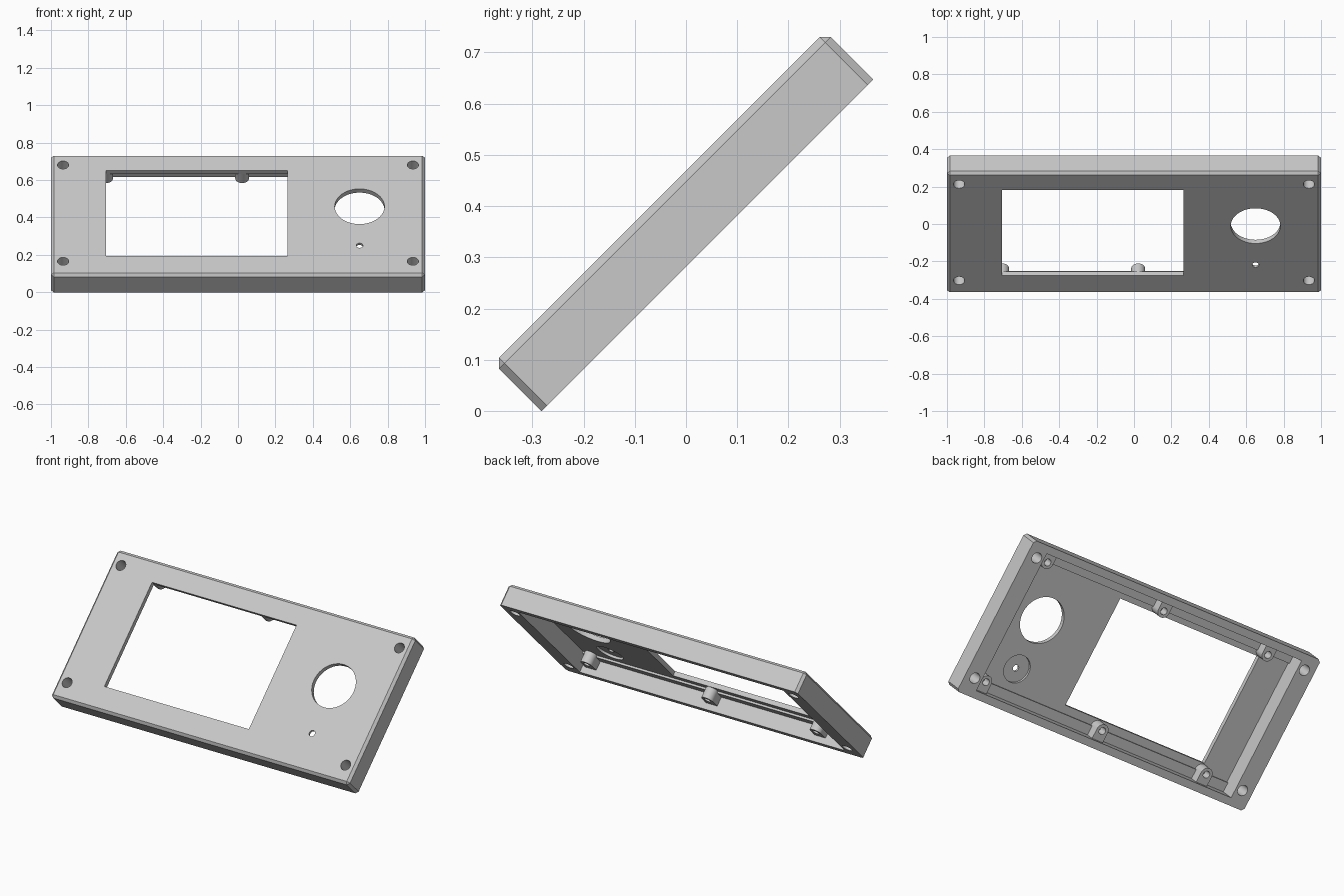
import bpy, bmesh
from math import pi, cos, sin, radians
from mathutils import Matrix

old = bpy.data.objects.get("Cube")
if old:
    bpy.data.objects.remove(old, do_unlink=True)

# Panel dimensions, built flat (back at z = 0) and tilted at the end
HALF_X, HALF_Y, DEPTH, CHAMFER = 1.0, 0.4575, 0.132, 0.015
FLOOR, LEDGE = 0.104, 0.092
TILT = Matrix.Translation((0, 0.0415, 0.3235)) @ Matrix.Rotation(radians(45), 4, 'X')

grey = bpy.data.materials.new("light grey plastic")
grey.use_nodes = True
grey.diffuse_color = (0.58, 0.58, 0.58, 1)
grey.node_tree.nodes["Principled BSDF"].inputs["Base Color"].default_value = grey.diffuse_color


def add_object(name, bm):
    bmesh.ops.recalc_face_normals(bm, faces=bm.faces)
    mesh = bpy.data.meshes.new(name)
    bm.to_mesh(mesh)
    bm.free()
    mesh.materials.append(grey)
    ob = bpy.data.objects.new(name, mesh)
    bpy.context.collection.objects.link(ob)
    return ob


def prism(name, outline, z0, z1):
    bm = bmesh.new()
    face = bm.faces.new([bm.verts.new((x, y, z0)) for x, y in outline])
    top = bmesh.ops.extrude_face_region(bm, geom=[face])["geom"]
    verts = [g for g in top if isinstance(g, bmesh.types.BMVert)]
    bmesh.ops.translate(bm, verts=verts, vec=(0, 0, z1 - z0))
    return add_object(name, bm)


def box(name, x0, x1, y0, y1, z0, z1):
    return prism(name, [(x0, y0), (x1, y0), (x1, y1), (x0, y1)], z0, z1)


def cylinder(name, x, y, r, z0, z1, n=40):
    ring = [(x + r * cos(2 * pi * i / n), y + r * sin(2 * pi * i / n)) for i in range(n)]
    return prism(name, ring, z0, z1)


def select_only(ob):
    bpy.ops.object.select_all(action='DESELECT')
    ob.select_set(True)
    bpy.context.view_layer.objects.active = ob


def cut(ob, cutter):
    cutter.hide_render = True
    mod = ob.modifiers.new("cut", 'BOOLEAN')
    mod.operation, mod.solver, mod.object = 'DIFFERENCE', 'EXACT', cutter
    select_only(ob)
    bpy.ops.object.modifier_apply(modifier=mod.name)
    bpy.data.objects.remove(cutter, do_unlink=True)


def finish(ob):
    select_only(ob)
    bpy.ops.object.shade_smooth_by_angle(angle=radians(30))
    ob.matrix_world = TILT


# Outer body: chamfered front rim and corner edges, square back rim
bm = bmesh.new()
bmesh.ops.create_cube(bm, size=1)
bmesh.ops.scale(bm, verts=bm.verts, vec=(2 * HALF_X, 2 * HALF_Y, DEPTH))
bmesh.ops.translate(bm, verts=bm.verts, vec=(0, 0, DEPTH / 2))
rim = [e for e in bm.edges if max(v.co.z for v in e.verts) > DEPTH / 2]
bmesh.ops.bevel(bm, geom=rim, offset=CHAMFER, segments=1, affect='EDGES')
bezel = add_object("bezel", bm)

# Rear cavity with a shallow ledge along its long walls
cut(bezel, box("cavity", -0.89, 0.89, -0.415, 0.415, -0.1, LEDGE))
cut(bezel, box("floor_pocket", -0.89, 0.89, -0.36, 0.362, 0.05, FLOOR))

# Display window, dial opening, indicator hole and its rear counterbore
cut(bezel, box("window", -0.705, 0.265, -0.315, 0.331, 0.05, 0.3))
cut(bezel, cylinder("dial_opening", 0.65, 0.059, 0.133, 0.05, 0.3, 64))
cut(bezel, cylinder("counterbore", 0.65, -0.236, 0.08, 0.05, 0.118, 48))
cut(bezel, cylinder("indicator_hole", 0.65, -0.236, 0.018, 0.05, 0.3, 24))

# Corner screw holes
for x in (-0.935, 0.935):
    for y in (-0.355, 0.373):
        cut(bezel, cylinder("corner_hole", x, y, 0.03, -0.1, 0.3, 32))
finish(bezel)

# Mounting posts: rounded towards the middle, joined to the long walls
R = 0.037
for side, y, label in ((1, 0.368, "upper"), (-1, -0.357, "lower")):
    for x, place in ((-0.705, "right"), (0.022, "middle"), (0.834, "left")):
        arc = [(x + R * cos(pi * i / 20), y - side * R * sin(pi * i / 20)) for i in range(21)]
        outline = arc + [(x - R, side * 0.418), (x + R, side * 0.418)]
        post = prism(f"{label}_{place}_post", outline, 0.037, FLOOR + 0.002)
        cut(post, cylinder("post_hole", x, y, 0.02, -0.1, 0.09, 24))
        finish(post)
